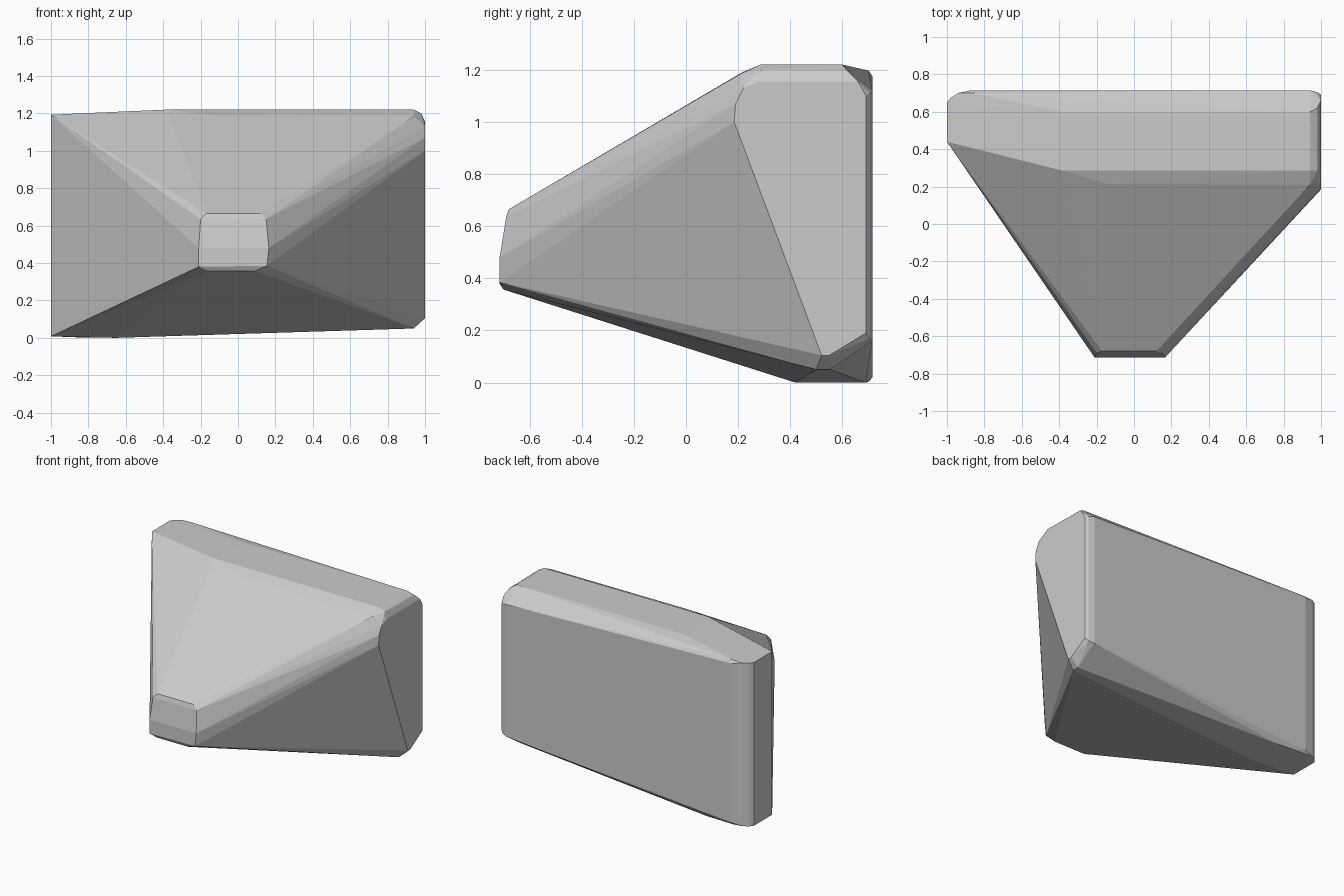
import bpy, bmesh, math

# Small blunt nose at the front
nose = [(-.17, -.68, .665), (.12, -.68, .665), (-.2, -.69, .635), (.15, -.69, .635),
        (-.21, -.715, .48), (.165, -.715, .48), (-.21, -.715, .38), (.155, -.715, .385),
        (-.16, -.70, .357), (.09, -.70, .357)]

# Left end: rounded back corner, same outline at top and bottom
left_outline = [(-1, .44), (-1, .65), (-.98, .675), (-.94, .70)]
left = [(x, y, z) for x, y in left_outline for z in (.008, 1.193)]
left += [(-.87, .715, .02), (-.87, .715, 1.175), (-.87, .70, .003), (-.87, .70, 1.197)]

# Upper ridge and underside flat
ridge = [(-.38, .285, 1.22), (-.38, .6, 1.22), (.94, .285, 1.22), (.94, .6, 1.22),
         (-.15, .215, 1.19), (.94, .21, 1.185)]
underside = [(-.65, .42, 0), (-.65, .69, 0), (.94, .50, .05), (.94, .55, .05)]

# Right end: flat side panel with bevelled rim
right = [(1, y, z) for y, z in ((.185, 1.0), (.19, 1.07), (.22, 1.13), (.28, 1.155),
                                (.66, 1.155), (.69, 1.10), (.69, .19), (.55, .105), (.52, .105))]
right += [(.94, .715, 1.12), (.94, .715, .16), (.98, .705, 1.11), (.98, .705, .17),
          (.98, .285, 1.20), (.98, .62, 1.195)]

bm = bmesh.new()
for p in nose + left + ridge + underside + right:
    bm.verts.new(p)
res = bmesh.ops.convex_hull(bm, input=bm.verts[:])
junk = {g for g in res["geom_interior"] + res["geom_unused"] if isinstance(g, bmesh.types.BMVert)}
bmesh.ops.delete(bm, geom=list(junk), context='VERTS')
bmesh.ops.dissolve_limit(bm, angle_limit=math.radians(.5), verts=bm.verts[:], edges=bm.edges[:])
bmesh.ops.recalc_face_normals(bm, faces=bm.faces[:])
mesh = bpy.data.meshes.new("faceted_rock")
bm.to_mesh(mesh)
bm.free()
obj = bpy.data.objects.new("faceted_rock", mesh)
bpy.context.collection.objects.link(obj)
